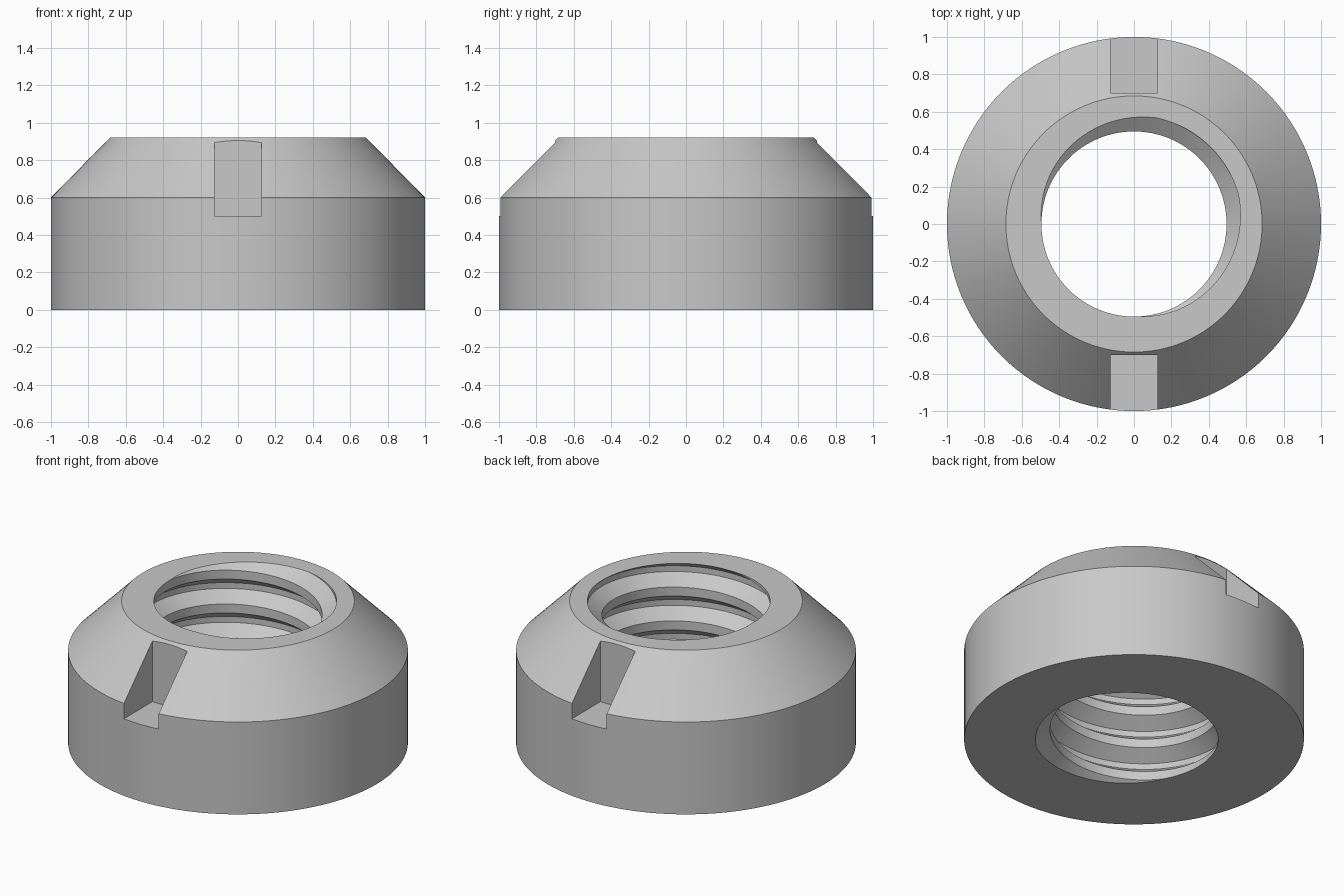
import bpy, bmesh, math
from mathutils import Matrix

cube = bpy.data.objects.get("Cube")
if cube:
    bpy.data.objects.remove(cube, do_unlink=True)

SEGMENTS = 128
HEIGHT = 0.92
SHOULDER = 0.60
R_OUTER, R_RIM = 1.0, 0.685
R_MINOR, R_MAJOR = 0.495, 0.58
PITCH, CREST, FLANK = 0.22, 0.058, 0.062
ROOT = PITCH - CREST - 2 * FLANK
GROOVE_ANGLE = math.radians(47)   # where the groove centre meets the top face

# Thread profile over one pitch: (offset from groove centre, radius)
PROFILE = [(-ROOT / 2 - FLANK, R_MINOR), (-ROOT / 2, R_MAJOR),
           (ROOT / 2, R_MAJOR), (ROOT / 2 + FLANK, R_MINOR)]


def thread_radius(z, angle):
    """Bore radius of a right-hand thread at a height and angle."""
    centre = HEIGHT + PITCH * (angle - GROOVE_ANGLE) / math.tau
    d = abs((z - centre + PITCH / 2) % PITCH - PITCH / 2)
    t = min(max((d - ROOT / 2) / FLANK, 0), 1)
    return R_MAJOR + t * (R_MINOR - R_MAJOR)


def ring_point(bm, r, angle, z):
    return bm.verts.new((r * math.cos(angle), r * math.sin(angle), z))


def thread_column(bm, angle):
    """Thread edges at one angle, clipped to the flat end faces."""
    column = []
    for turn in range(-7, 3):
        for offset, _ in PROFILE:
            z = HEIGHT + turn * PITCH + offset + PITCH * (angle - GROOVE_ANGLE) / math.tau
            z = min(max(z, 0), HEIGHT)
            column.append(ring_point(bm, thread_radius(z, angle), angle, z))
    return column


# Ring body: threaded bore, flat ends, straight wall and chamfer
bm = bmesh.new()
angles = [math.tau * i / SEGMENTS for i in range(SEGMENTS + 1)]
columns = []
for a in angles:
    column = thread_column(bm, a)
    for r, z in ((R_RIM, HEIGHT), (R_OUTER, SHOULDER), (R_OUTER, 0)):
        column.append(ring_point(bm, r, a, z))
    columns.append(column)
for left, right in zip(columns, columns[1:]):
    for k in range(len(left)):
        n = (k + 1) % len(left)
        quad = [left[k], right[k], right[n], left[n]]
        corners = []
        for v in quad:
            if all((v.co - c.co).length > 1e-5 for c in corners):
                corners.append(v)
        if len(corners) > 2:
            bm.faces.new(corners)
bmesh.ops.remove_doubles(bm, verts=bm.verts, dist=1e-5)
bmesh.ops.delete(bm, geom=[v for v in bm.verts if not v.link_faces], context='VERTS')
bmesh.ops.recalc_face_normals(bm, faces=bm.faces)
mesh = bpy.data.meshes.new("threaded_ring")
bm.to_mesh(mesh)
bm.free()
ring = bpy.data.objects.new("threaded_ring", mesh)
bpy.context.collection.objects.link(ring)

# Steel material
steel = bpy.data.materials.new("light_grey_steel")
steel.use_nodes = True
colour = (0.58, 0.58, 0.58, 1)
steel.diffuse_color = colour
steel.node_tree.nodes["Principled BSDF"].inputs["Base Color"].default_value = colour
mesh.materials.append(steel)

# Wrench slots at front and back
bm = bmesh.new()
for side in (-1, 1):
    bmesh.ops.create_cube(bm, size=1, matrix=Matrix.Translation((0, side * 0.95, 0.8))
                          @ Matrix.Diagonal((0.25, 0.5, 0.6, 1)))
cut_mesh = bpy.data.meshes.new("slot_cutter")
bm.to_mesh(cut_mesh)
bm.free()
cut_mesh.materials.append(steel)
cutter = bpy.data.objects.new("slot_cutter", cut_mesh)
cutter.hide_render = True
bpy.context.collection.objects.link(cutter)

bpy.ops.object.select_all(action='DESELECT')
ring.select_set(True)
bpy.context.view_layer.objects.active = ring
cut = ring.modifiers.new("slots", 'BOOLEAN')
cut.operation = 'DIFFERENCE'
cut.solver = 'EXACT'
cut.object = cutter
bpy.ops.object.modifier_apply(modifier=cut.name)
bpy.data.objects.remove(cutter, do_unlink=True)
bpy.ops.object.shade_smooth_by_angle(angle=math.radians(30))
